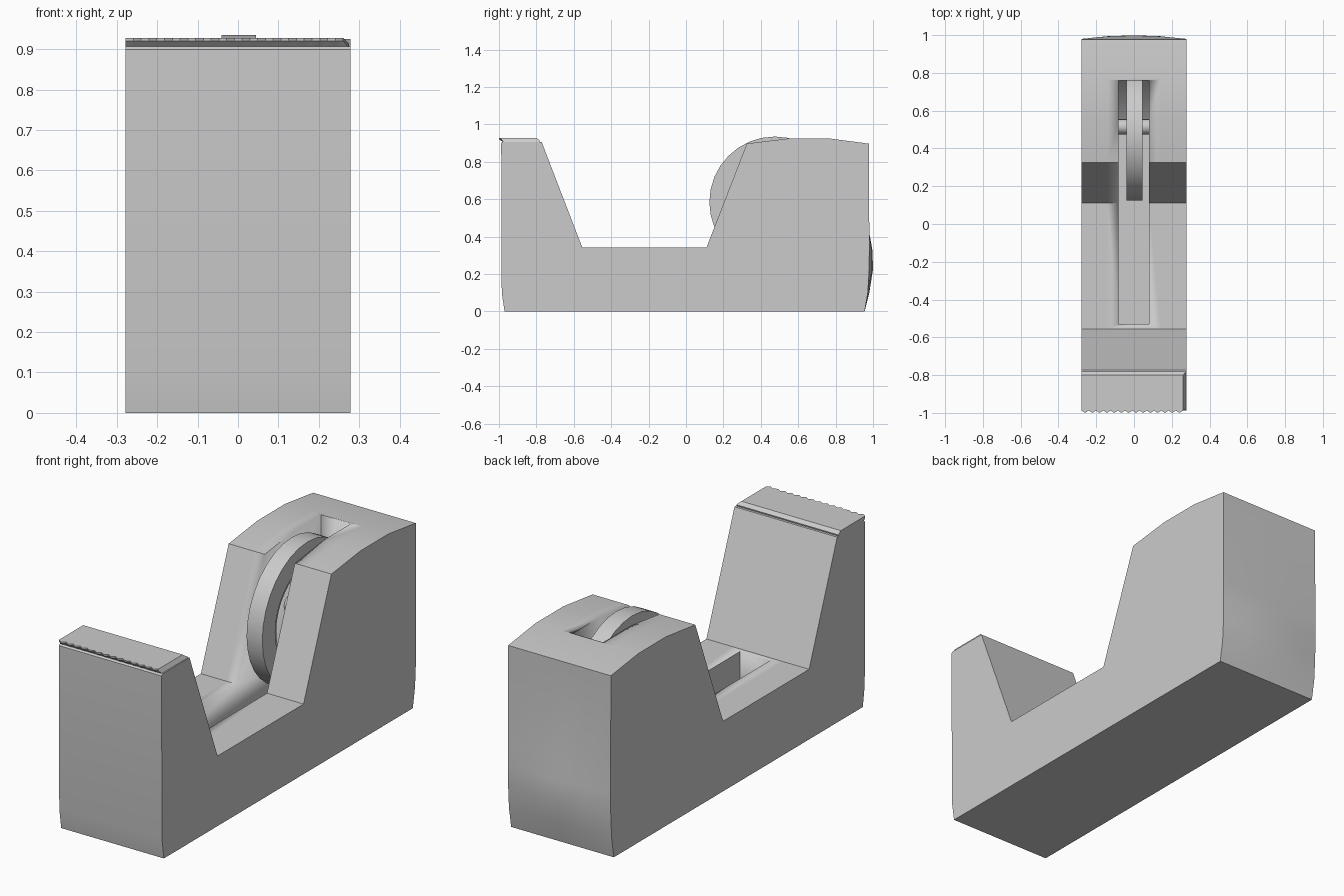
import bpy, bmesh, math

if "Cube" in bpy.data.objects:
    bpy.data.objects.remove(bpy.data.objects["Cube"])


def finish(name, bm, angle=30):
    bmesh.ops.recalc_face_normals(bm, faces=bm.faces[:])
    me = bpy.data.meshes.new(name)
    bm.to_mesh(me)
    bm.free()
    ob = bpy.data.objects.new(name, me)
    bpy.context.collection.objects.link(ob)
    bpy.ops.object.select_all(action='DESELECT')
    bpy.context.view_layer.objects.active = ob
    ob.select_set(True)
    bpy.ops.object.shade_smooth_by_angle(angle=math.radians(angle))
    return ob


def loft(name, sections, closed=False):
    """Skin a list of equal-length closed sections; cap the ends unless closed."""
    bm = bmesh.new()
    rows = [[bm.verts.new(p) for p in s] for s in sections]
    n = len(rows[0])
    pairs = list(zip(rows, rows[1:])) + ([(rows[-1], rows[0])] if closed else [])
    for a, b in pairs:
        for i in range(n):
            j = (i + 1) % n
            bm.faces.new((a[i], a[j], b[j], b[i]))
    if not closed:
        bm.faces.new(rows[0])
        bm.faces.new(rows[-1])
    return finish(name, bm)


# Body: side profile (y, z, share of rear bulge) carried across the width
profile = [(-0.97, 0, 0), (-0.985, 0.1, 0), (-0.988, 0.9, 0), (-0.98, 0.907, 0),
           (-0.772, 0.907, 0), (-0.555, 0.343, 0), (0.11, 0.343, 0),
           (0.325, 0.897, 0), (0.55, 0.925, 0), (0.765, 0.925, 0),
           (0.978, 0.897, 0), (0.98, 0.42, 0), (0.98, 0.32, 0.9),
           (0.979, 0.22, 1), (0.972, 0.1, 0.4), (0.955, 0, 0)]
W = 0.278
stations = [(-W, 0), (-0.14, 0.75), (0, 1), (0.14, 0.75), (W, 0)]
body = loft("body", [[(x, y + 0.02 * k * s, z) for y, z, s in profile]
                     for x, k in stations])

# Slot for the roll
slot = [(-0.53, 1.2), (-0.53, 0.18), (0.555, 0.18), (0.655, 0.25),
        (0.76, 0.38), (0.76, 1.2)]
cutter = loft("slot_cutter", [[(x, y, z) for y, z in slot] for x in (-0.083, 0.08)])
cutter.hide_render = True
mod = body.modifiers.new("slot", 'BOOLEAN')
mod.operation, mod.solver, mod.object = 'DIFFERENCE', 'EXACT', cutter
bpy.context.view_layer.objects.active = body
bpy.ops.object.modifier_apply(modifier=mod.name)
bpy.data.objects.remove(cutter)


# Rings and axle, all turned about the x axis
def ring(name, r_in, r_out, x0, x1, cy, cz, n):
    secs = []
    for i in range(n):
        a = 2 * math.pi * i / n
        c, s = math.cos(a), math.sin(a)
        secs.append([(x, cy + r * c, cz + r * s) for x, r in
                     ((x0, r_in), (x0, r_out), (x1, r_out), (x1, r_in))])
    return loft(name, secs, closed=True)


ring("tape_roll", 0.25, 0.35, -0.041, 0.044, 0.475, 0.585, 32)
ring("tape_core", 0.235, 0.25, -0.036, 0.039, 0.475, 0.585, 32)
axle_r = 0.04
loft("axle", [[(x, 0.515 + axle_r * math.cos(t * math.pi / 8),
                0.585 + axle_r * math.sin(t * math.pi / 8)) for t in range(16)]
              for x in (-0.085, 0.082)])

# Cutter blade: wedge plate with a serrated front lip
teeth = 14
secs = []
for i in range(2 * teeth + 1):
    t = i / (2 * teeth)
    tip = -1.0 if i % 2 else -0.988
    top, low = -0.278 + 0.538 * t, -0.278 + 0.553 * t
    secs.append([(top, tip, 0.928), (top, -0.8, 0.928), (low, -0.782, 0.914),
                 (low, -0.785, 0.903), (low, -0.975, 0.903), (top, tip, 0.921)])
loft("serrated_blade", secs)
